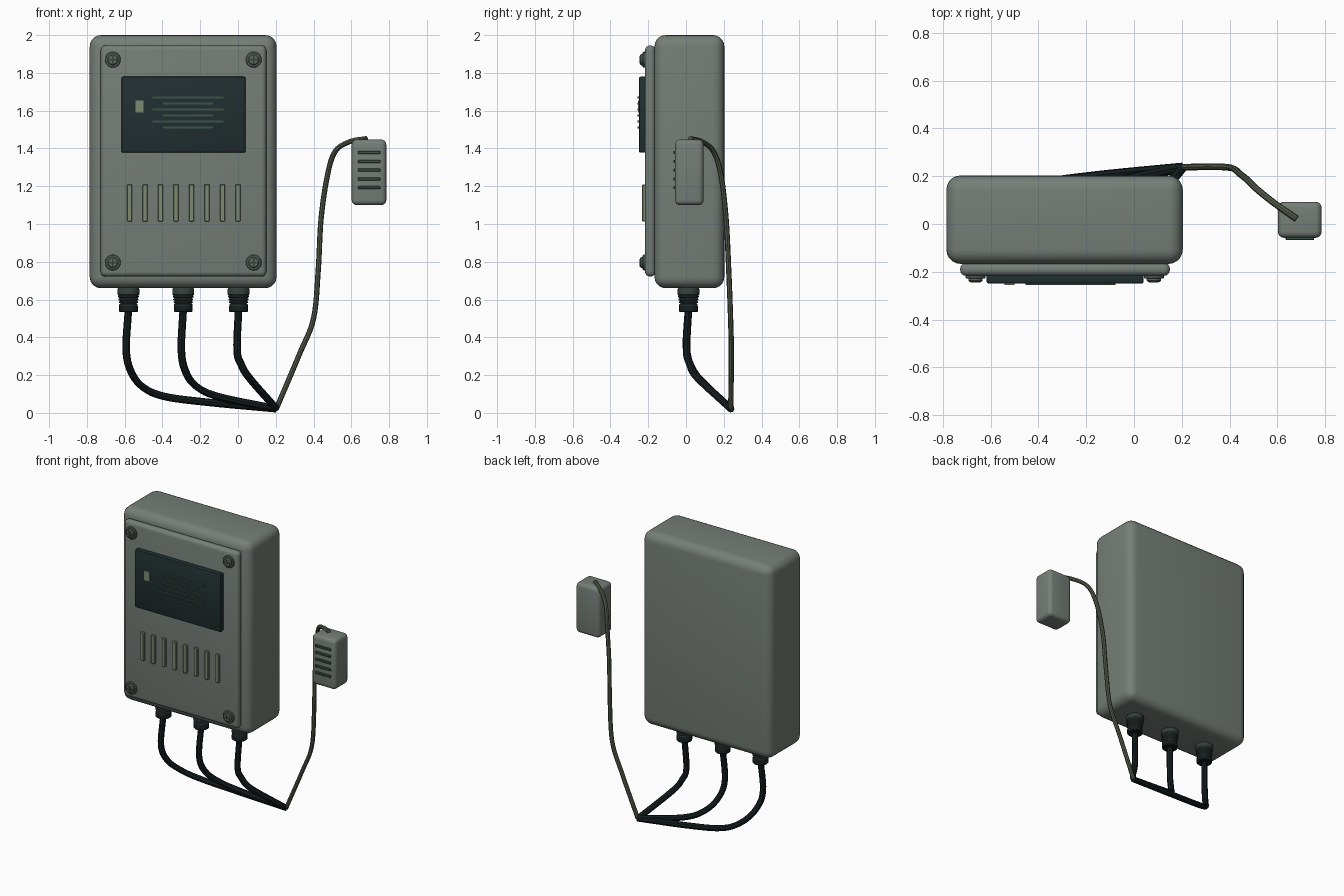
import bpy, bmesh, math
from mathutils import Vector, Matrix

old = bpy.data.objects.get("Cube")
if old:
    bpy.data.objects.remove(old, do_unlink=True)


def material(name, rgb):
    m = bpy.data.materials.new(name)
    m.use_nodes = True
    m.diffuse_color = (*rgb, 1)
    m.node_tree.nodes["Principled BSDF"].inputs["Base Color"].default_value = (*rgb, 1)
    return m


GREY = material("housing grey", (0.18, 0.21, 0.185))
SCREEN = material("screen dark teal", (0.015, 0.028, 0.03))
OLIVE = material("pale olive", (0.21, 0.25, 0.17))
GREEN = material("muted green", (0.045, 0.09, 0.065))
RUBBER = material("black rubber", (0.007, 0.012, 0.012))
GLAND = material("gland dark green", (0.035, 0.052, 0.043))
METAL = material("screw metal", (0.11, 0.14, 0.12))
LEAD = material("sensor lead olive", (0.09, 0.105, 0.07))


def add_object(name, mesh, mat):
    ob = bpy.data.objects.new(name, mesh)
    bpy.context.collection.objects.link(ob)
    mesh.materials.clear()
    mesh.materials.append(mat)
    bpy.ops.object.select_all(action="DESELECT")
    ob.select_set(True)
    bpy.context.view_layer.objects.active = ob
    bpy.ops.object.shade_smooth_by_angle(angle=math.radians(35))
    return ob


def box(name, xs, ys, zs, mat, bevel=0, segments=4):
    bm = bmesh.new()
    bmesh.ops.create_cube(bm, size=1)
    for v in bm.verts:
        v.co = Vector([(r[0] + r[1]) / 2 + c * (r[1] - r[0])
                       for c, r in zip(v.co, (xs, ys, zs))])
    if bevel:
        bmesh.ops.bevel(bm, geom=bm.edges[:], offset=bevel, segments=segments,
                        profile=0.5, affect="EDGES")
    mesh = bpy.data.meshes.new(name)
    bm.to_mesh(mesh)
    bm.free()
    return add_object(name, mesh, mat)


def lathe(name, profile, sides, matrix, mat):
    """Closed solid turned around local z from (radius, height) pairs."""
    bm = bmesh.new()
    rings = []
    for r, h in profile:
        rings.append([bm.verts.new((r * math.cos(a), r * math.sin(a), h))
                      for a in (math.tau * i / sides for i in range(sides))])
    for low, high in zip(rings, rings[1:]):
        for i in range(sides):
            j = (i + 1) % sides
            bm.faces.new((low[i], low[j], high[j], high[i]))
    bm.faces.new(rings[0])
    bm.faces.new(rings[-1])
    bmesh.ops.recalc_face_normals(bm, faces=bm.faces[:])
    bm.transform(matrix)
    mesh = bpy.data.meshes.new(name)
    bm.to_mesh(mesh)
    bm.free()
    return add_object(name, mesh, mat)


def tube(name, points, radius, mat, steps=6):
    """Round cable along a smooth path through the points."""
    pts = [Vector(p) for p in points]
    pts = [2 * pts[0] - pts[1]] + pts + [2 * pts[-1] - pts[-2]]
    path = []
    for a, b, c, d in zip(pts, pts[1:], pts[2:], pts[3:]):
        for k in range(steps):
            t = k / steps
            path.append(0.5 * (2 * b + (c - a) * t + (2 * a - 5 * b + 4 * c - d) * t ** 2
                               + (3 * b - a - 3 * c + d) * t ** 3))
    path.append(pts[-2])
    curve = bpy.data.curves.new(name, "CURVE")
    curve.dimensions = "3D"
    curve.bevel_depth = radius
    curve.bevel_resolution = 2
    curve.use_fill_caps = True
    spline = curve.splines.new("POLY")
    spline.points.add(len(path) - 1)
    for p, co in zip(spline.points, path):
        p.co = (*co, 1)
    temp = bpy.data.objects.new(name + " path", curve)
    bpy.context.collection.objects.link(temp)
    graph = bpy.context.evaluated_depsgraph_get()
    mesh = bpy.data.meshes.new_from_object(temp.evaluated_get(graph))
    bpy.data.objects.remove(temp, do_unlink=True)
    return add_object(name, mesh, mat)


# Main housing and raised front cover
box("housing", (-0.785, 0.204), (-0.167, 0.203), (0.66, 2.0), GREY, 0.06, 5)
box("front_cover", (-0.727, 0.15), (-0.217, -0.162), (0.722, 1.945), GREY, 0.025)

# Display with printed lines and a small marker
box("screen", (-0.617, 0.04), (-0.249, -0.21), (1.378, 1.78), SCREEN, 0.008, 2)
box("screen_marker", (-0.542, -0.5), (-0.255, -0.248), (1.59, 1.655), OLIVE)
for i in range(6):
    half = 0.133 if i % 2 else 0.188
    z = 1.67 - 0.032 * i
    box(f"screen_line_{i + 1}", (-0.265 - half, -0.265 + half), (-0.256, -0.248),
        (z - 0.005, z + 0.005), GREEN)

# Row of upright vent bars
for i in range(8):
    x = -0.574 + 0.082 * i
    box(f"vent_bar_{i + 1}", (x - 0.014, x + 0.014), (-0.232, -0.21),
        (1.013, 1.21), OLIVE, 0.004, 1)

# Corner screws with crossed slots
for x in (-0.663, 0.083):
    for z in (0.796, 1.87):
        place = Matrix.Translation((x, -0.215, z)) @ Matrix.Rotation(math.pi / 2, 4, "X")
        lathe("screw_washer", [(0.042, 0), (0.042, 0.01), (0.038, 0.014)], 20, place, METAL)
        lathe("screw_head", [(0.03, 0.01), (0.03, 0.022), (0.024, 0.028)], 20, place, METAL)
        for w, h in ((0.02, 0.004), (0.004, 0.02)):
            box("screw_slot", (x - w, x + w), (-0.245, -0.242), (z - h, z + h), GLAND)

# Ribbed cable glands under the housing
CABLE_Y = 0.013
for i, x in enumerate((-0.58, -0.29, 0.003)):
    place = Matrix.Translation((x, CABLE_Y, 0))
    lathe(f"gland_nut_{i + 1}", [(0.052, 0.665), (0.058, 0.655), (0.058, 0.628),
                                 (0.052, 0.62)], 12, place, GLAND)
    ribs = []
    for k in range(4):
        r, z = 0.055 - 0.002 * k, 0.622 - 0.0145 * k
        ribs += [(r - 0.007, z), (r, z - 0.004), (r, z - 0.009), (r - 0.007, z - 0.0135)]
    lathe(f"gland_ribs_{i + 1}", ribs, 16, place, GLAND)
    lathe(f"gland_collar_{i + 1}", [(0.046, 0.572), (0.05, 0.566), (0.05, 0.538),
                                    (0.045, 0.533)], 16, place, RUBBER)

# Power cables, gathered at one point near the ground
END = (0.203, 0.237, 0.022)
RUNS = [
    [(-0.58, 0.55), (-0.592, 0.335), (-0.567, 0.22), (-0.505, 0.138), (-0.39, 0.087),
     (-0.15, 0.055)],
    [(-0.29, 0.55), (-0.3, 0.335), (-0.278, 0.22), (-0.22, 0.14), (-0.1, 0.085)],
    [(0.003, 0.55), (-0.005, 0.335), (0.015, 0.26), (0.06, 0.185)],
]
for i, run in enumerate(RUNS):
    path = []
    for x, z in run:
        y = 0.055 + (0.19 - z) * 1.09 if z < 0.2 else (0.003 if z < 0.4 else CABLE_Y)
        if 0.2 < z < 0.3:
            y = 0.055 - (z - 0.19) * 0.5
        path.append((x, y, z))
    tube(f"power_cable_{i + 1}", path + [END], 0.02, RUBBER)

# Thin lead rising to the remote sensor
tube("sensor_lead", [END, (0.325, 0.24, 0.31), (0.4, 0.236, 0.5), (0.425, 0.226, 0.76),
                     (0.44, 0.212, 1.03), (0.474, 0.185, 1.26), (0.515, 0.145, 1.385),
                     (0.59, 0.085, 1.435), (0.68, 0.022, 1.452)], 0.014, LEAD)

# Remote sensor with front louvres
box("sensor_body", (0.602, 0.785), (-0.058, 0.093), (1.10, 1.447), GREY, 0.026)
for i in range(5):
    z = 1.378 - 0.0465 * i
    box(f"sensor_louvre_{i + 1}", (0.634, 0.754), (-0.067, -0.05),
        (z - 0.008, z + 0.008), GREEN, 0.003, 1)
